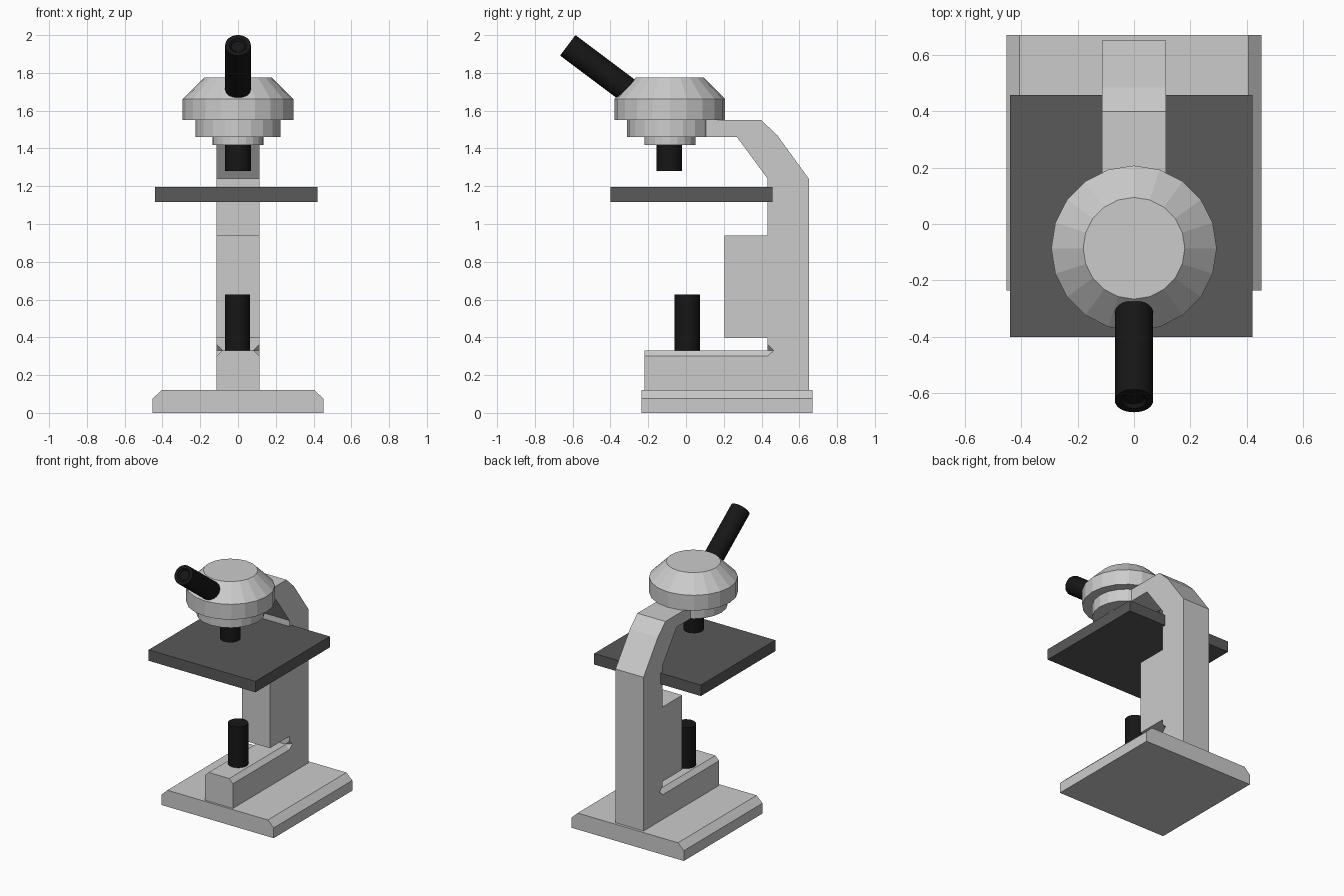
import bpy, bmesh, math
from mathutils import Matrix, Vector

if "Cube" in bpy.data.objects:
    bpy.data.objects.remove(bpy.data.objects["Cube"])


def material(name, v):
    m = bpy.data.materials.new(name)
    m.diffuse_color = (v, v, v, 1)
    m.use_nodes = True
    m.node_tree.nodes["Principled BSDF"].inputs["Base Color"].default_value = m.diffuse_color
    return m


dark = material("dark_grey", 0.1)
black = material("black", 0.008)


def finish(name, bm, mat=None, smooth=False):
    bmesh.ops.recalc_face_normals(bm, faces=bm.faces)
    me = bpy.data.meshes.new(name)
    bm.to_mesh(me)
    bm.free()
    ob = bpy.data.objects.new(name, me)
    bpy.context.collection.objects.link(ob)
    if mat:
        me.materials.append(mat)
    if smooth:
        bpy.ops.object.select_all(action='DESELECT')
        ob.select_set(True)
        bpy.context.view_layer.objects.active = ob
        bpy.ops.object.shade_smooth_by_angle(angle=math.radians(35))
    return ob


def extrude(name, points, vec, mat=None):
    bm = bmesh.new()
    f = bm.faces.new([bm.verts.new(p) for p in points])
    r = bmesh.ops.extrude_face_region(bm, geom=[f])
    moved = [v for v in r["geom"] if isinstance(v, bmesh.types.BMVert)]
    bmesh.ops.translate(bm, verts=moved, vec=vec)
    return finish(name, bm, mat)


def lathe(name, profile, sides, matrix, mat=None, smooth=False):
    """Spin an (r, z) profile; radius 0 ends become caps."""
    bm = bmesh.new()
    rings = [[bm.verts.new((r * math.cos(a), r * math.sin(a), z))
              for a in (2 * math.pi * i / sides for i in range(sides))]
             for r, z in profile]
    for lo, hi in zip(rings, rings[1:]):
        for i in range(sides):
            j = (i + 1) % sides
            bm.faces.new((lo[i], lo[j], hi[j], hi[i]))
    bm.faces.new(rings[0])
    bm.faces.new(rings[-1])
    bm.transform(matrix)
    return finish(name, bm, mat, smooth)


# base plate with chamfered sides
half = [(0.452, 0), (0.452, 0.075), (0.405, 0.12)]
section = half + [(-x, z) for x, z in reversed(half)]
extrude("base", [(x, -0.235, z) for x, z in section], (0, 0.905, 0))

# foot, column and curved arm in one side profile
side = [(-0.22, 0.12), (-0.22, 0.33), (0.432, 0.33), (0.432, 0.397), (0.205, 0.397),
        (0.205, 0.94), (0.432, 0.94), (0.432, 1.24), (0.27, 1.46), (0.08, 1.46),
        (0.08, 1.55), (0.398, 1.55), (0.483, 1.47), (0.65, 1.24), (0.65, 0.12)]
arm = extrude("arm", [(-0.113, y, z) for y, z in side], (0.226, 0, 0))

# pointed diamond cutters chamfer the foot's top edges and nick the column
for s in (-1, 1):
    cut = lathe("foot_chamfer_cutter", [(0.031, -0.4), (0.031, 0.432), (0.0005, 0.464)], 4,
                Matrix.Translation((s * 0.113, 0, 0.331)) @ Matrix.Rotation(-math.pi / 2, 4, 'X'))
    cut.hide_render = True
    cut.hide_viewport = True
    mod = arm.modifiers.new("chamfer", 'BOOLEAN')
    mod.operation = 'DIFFERENCE'
    mod.solver = 'EXACT'
    mod.object = cut

# faceted head
lathe("head", [(0.135, 1.417), (0.135, 1.46), (0.226, 1.46), (0.226, 1.55), (0.293, 1.55),
               (0.293, 1.662), (0.18, 1.775)], 20, Matrix.Translation((0, -0.086, 0)))

# stage
extrude("stage", [(-0.44, -0.4, 1.117), (0.42, -0.4, 1.117), (0.42, 0.457, 1.117),
                  (-0.44, 0.457, 1.117)], (0, 0, 0.08), dark)

# objective and lamp
lathe("objective", [(0.068, 1.28), (0.068, 1.43)], 32,
      Matrix.Translation((0, -0.088, 0)), black, True)
lathe("lamp", [(0.067, 0.32), (0.067, 0.628)], 32,
      Matrix.Translation((-0.003, 0.006, 0)), black, True)

# tilted eyepiece with recessed lens
tilt = Vector((0, -0.8, 0.6)).to_track_quat('Z', 'X').to_matrix().to_4x4()
lathe("eyepiece", [(0.068, -0.45), (0.068, 0), (0.045, 0), (0.035, -0.012)], 32,
      Matrix.Translation((0, -0.626, 1.946)) @ tilt, black, True)
